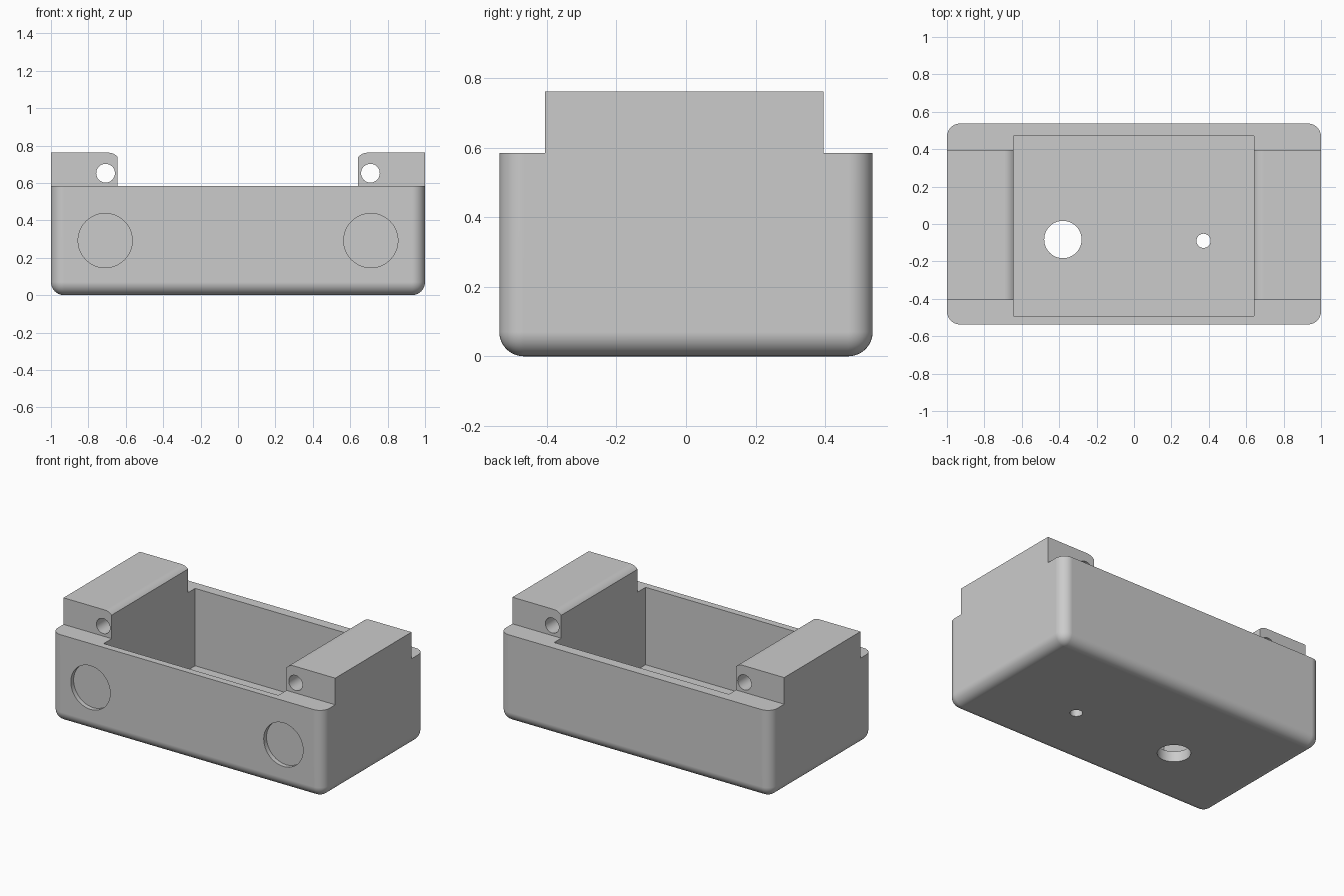
import bpy, bmesh, math
from mathutils import Matrix, Vector

if "Cube" in bpy.data.objects:
    bpy.data.objects.remove(bpy.data.objects["Cube"], do_unlink=True)

W, D, H = 1.0, 0.537, 0.585      # half width, half depth, tub height
TOP, R = 0.762, 0.07             # top of end blocks, rounding radius

grey = bpy.data.materials.new("plain_grey")
grey.use_nodes = True
grey.diffuse_color = (0.6, 0.6, 0.6, 1)
grey.node_tree.nodes["Principled BSDF"].inputs["Base Color"].default_value = (0.6, 0.6, 0.6, 1)


def finish(name, bm):
    bmesh.ops.recalc_face_normals(bm, faces=bm.faces)
    mesh = bpy.data.meshes.new(name)
    bm.to_mesh(mesh)
    bm.free()
    mesh.materials.append(grey)
    ob = bpy.data.objects.new(name, mesh)
    bpy.context.collection.objects.link(ob)
    return ob


def box_bm(lo, hi):
    lo, hi = Vector(lo), Vector(hi)
    bm = bmesh.new()
    size = Matrix.Diagonal((hi - lo).to_4d())
    size[3][3] = 1
    bmesh.ops.create_cube(bm, size=1, matrix=Matrix.Translation((lo + hi) / 2) @ size)
    return bm


def cylinder(name, centre, radius, length, axis):
    bm = bmesh.new()
    turn = Matrix.Rotation(math.pi / 2, 4, "X") if axis == "Y" else Matrix()
    bmesh.ops.create_cone(bm, cap_ends=True, segments=48, radius1=radius, radius2=radius,
                          depth=length, matrix=Matrix.Translation(centre) @ turn)
    return finish(name, bm)


def combine(target, tool, operation):
    mod = target.modifiers.new(tool.name, "BOOLEAN")
    mod.operation, mod.object, mod.solver = operation, tool, "EXACT"
    bpy.context.view_layer.objects.active = target
    bpy.ops.object.modifier_apply(modifier=mod.name)
    bpy.data.objects.remove(tool, do_unlink=True)


# Tub with rounded upright and bottom edges
bm = box_bm((-W, -D, 0), (W, D, H))
edges = [e for e in bm.edges if min(v.co.z for v in e.verts) < 0.01]
bmesh.ops.bevel(bm, geom=edges, offset=R, segments=10, profile=0.5, affect="EDGES")
body = finish("enclosure_body", bm)

# End blocks: side profile with a rounded inner top edge
for side in (-1, 1):
    inner = 0.624
    arc = [math.radians(a) for a in range(0, 91, 9)]
    outline = [(W, H - 0.1), (W, TOP)]
    outline += [(inner + R - R * math.sin(a), TOP - R + R * math.cos(a)) for a in arc]
    outline += [(inner, H - 0.1)]
    bm = bmesh.new()
    face = bm.faces.new([bm.verts.new((side * x, -0.406, z)) for x, z in outline])
    moved = bmesh.ops.extrude_face_region(bm, geom=[face])["geom"]
    bmesh.ops.translate(bm, vec=(0, 0.802, 0),
                        verts=[v for v in moved if isinstance(v, bmesh.types.BMVert)])
    combine(body, finish("end_block", bm), "UNION")

# Open cavity
combine(body, finish("cavity", box_bm((-0.645, -0.491, 0.07), (0.641, 0.47, 1))), "DIFFERENCE")

# Hinge holes through the end blocks and shallow round recesses on the front
for side in (-1, 1):
    combine(body, cylinder("hinge_hole", (side * 0.708, 0, 0.652), 0.05, 2, "Y"), "DIFFERENCE")
    combine(body, cylinder("front_recess", (side * 0.71, -D, 0.292), 0.145, 0.06, "Y"), "DIFFERENCE")

# Floor holes
combine(body, cylinder("large_floor_hole", (-0.38, -0.083, 0), 0.1, 0.4, "Z"), "DIFFERENCE")
combine(body, cylinder("small_floor_hole", (0.372, -0.09, 0), 0.038, 0.4, "Z"), "DIFFERENCE")

# Smooth roundings, crisp edges
bpy.ops.object.select_all(action="DESELECT")
body.select_set(True)
bpy.context.view_layer.objects.active = body
bpy.ops.object.shade_smooth_by_angle(angle=math.radians(30))
weighted = body.modifiers.new("weighted_normals", "WEIGHTED_NORMAL")
weighted.keep_sharp = True
